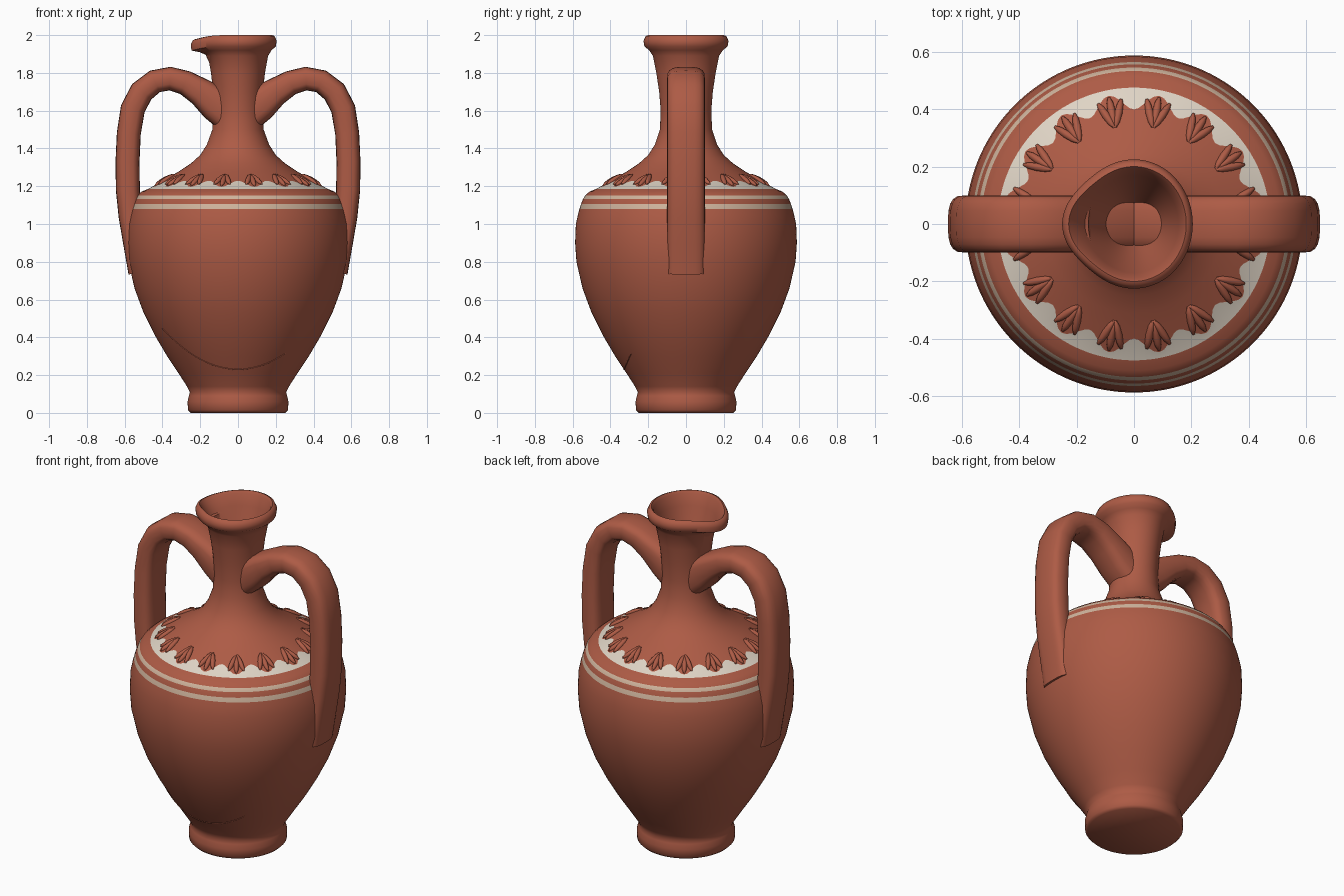
import bpy, bmesh, math
from mathutils import Matrix, Vector

if "Cube" in bpy.data.objects:
    bpy.data.objects.remove(bpy.data.objects["Cube"], do_unlink=True)


def material(name, rgb):
    m = bpy.data.materials.new(name)
    m.use_nodes = True
    m.diffuse_color = (*rgb, 1)
    shader = m.node_tree.nodes["Principled BSDF"]
    shader.inputs["Base Color"].default_value = (*rgb, 1)
    shader.inputs["Roughness"].default_value = 0.8
    return m


CLAY, PALE, CREAM = 0, 1, 2
MATERIALS = [
    material("terracotta", (0.42, 0.105, 0.06)),
    material("pale_slip", (0.74, 0.66, 0.56)),
    material("cream_paint", (0.62, 0.45, 0.33)),
]


def finish(name, bm, angle=40):
    bmesh.ops.recalc_face_normals(bm, faces=bm.faces)
    mesh = bpy.data.meshes.new(name)
    bm.to_mesh(mesh)
    bm.free()
    for m in MATERIALS:
        mesh.materials.append(m)
    obj = bpy.data.objects.new(name, mesh)
    bpy.context.collection.objects.link(obj)
    bpy.ops.object.select_all(action='DESELECT')
    obj.select_set(True)
    bpy.context.view_layer.objects.active = obj
    bpy.ops.object.shade_smooth_by_angle(angle=math.radians(angle))
    return obj


def skin(bm, rings, colours=None):
    """Bridge successive closed loops of points with quads."""
    loops = [[bm.verts.new(p) for p in ring] for ring in rings]
    for i, (a, b) in enumerate(zip(loops, loops[1:])):
        for k in range(len(a)):
            n = (k + 1) % len(a)
            face = bm.faces.new((a[k], a[n], b[n], b[k]))
            face.material_index = colours[i] if colours else CLAY
    bm.faces.new(loops[0])
    bm.faces.new(loops[-1])


# Body, neck, rim and hollow mouth: radius, height, colour of the band above
PROFILE = [
    (.25, 0, CLAY), (.265, .015, CLAY), (.267, .06, CLAY), (.26, .09, CLAY),
    (.255, .11, CLAY), (.27, .14, CLAY), (.315, .21, CLAY), (.375, .3, CLAY),
    (.44, .41, CLAY), (.5, .53, CLAY), (.548, .66, CLAY), (.58, .8, CLAY),
    (.587, .9, CLAY), (.583, 1, CLAY), (.572, 1.05, CLAY), (.564, 1.08, CREAM),
    (.556, 1.105, CLAY), (.545, 1.133, CREAM), (.533, 1.152, CLAY),
    (.51, 1.172, CLAY), (.475, 1.186, PALE), (.427, 1.213, CLAY),
    (.375, 1.243, CLAY), (.31, 1.28, CLAY), (.25, 1.32, CLAY),
    (.2, 1.365, CLAY), (.165, 1.42, CLAY), (.138, 1.5, CLAY), (.134, 1.6, CLAY),
    (.142, 1.7, CLAY), (.157, 1.8, CLAY), (.175, 1.89, CLAY), (.195, 1.92, CLAY),
    (.22, 1.94, CLAY), (.225, 1.97, CLAY), (.213, 1.995, CLAY),
    (.2, 2, CLAY), (.188, 1.985, CLAY), (.17, 1.92, CLAY), (.1, 1.72, CLAY),
    (.01, 1.5, CLAY),
]
SEGMENTS = 160
PETALS = 16


def lathe_point(r, z, colour, below, t):
    # scalloped upper edge of the pale collar
    if below == PALE:
        wave = -math.cos(PETALS * t)
        r += .028 * wave
        z -= .016 * wave
    # oval neck with a drooping pouring lip on the right-hand side
    oval = 1 - .09 * min(1, max(0, (z - 1.45) / .3))
    lip = math.exp(-((t - math.pi) / .55) ** 2) * min(1, max(0, (z - 1.9) / .04))
    r += .05 * lip
    return Vector((r * oval * math.cos(t), r * math.sin(t), z - .022 * lip))


bm = bmesh.new()
rings = []
below = CLAY
for r, z, colour in PROFILE:
    rings.append([lathe_point(r, z, colour, below, math.tau * k / SEGMENTS)
                  for k in range(SEGMENTS)])
    below = colour
skin(bm, rings, [p[2] for p in PROFILE])
finish("jug_body", bm, 50)

# Strap handles: distance from axis, height, thickness along the centre line
PATH = [
    (.04, 1.58, .2), (.12, 1.64, .19), (.2, 1.7, .15), (.28, 1.748, .13),
    (.36, 1.77, .125), (.44, 1.755, .125), (.51, 1.7, .13), (.557, 1.61, .13),
    (.578, 1.48, .127), (.585, 1.33, .127), (.583, 1.18, .127),
    (.572, 1.04, .12), (.553, .9, .11), (.53, .74, .1),
]


def handle(name, side):
    bm = bmesh.new()
    rings = []
    for i, (x, z, thick) in enumerate(PATH):
        a, b = PATH[max(i - 1, 0)], PATH[min(i + 1, len(PATH) - 1)]
        along = Vector((b[0] - a[0], 0, b[1] - a[1])).normalized()
        out = Vector((-along.z, 0, along.x))
        ring = []
        for k in range(20):
            t = math.tau * k / 20
            c, s = math.cos(t), math.sin(t)
            # rounded-rectangle section
            u = math.copysign(abs(c) ** .65, c) * thick / 2
            v = math.copysign(abs(s) ** .65, s) * .1
            p = Vector((x, 0, z)) + out * u + Vector((0, v, 0))
            ring.append((p.x * side, p.y, p.z))
        rings.append(ring)
    skin(bm, rings)
    finish(name, bm, 50)


handle("left_handle", 1)
handle("right_handle", -1)

# Raised leaf tufts around the shoulder, three fingers each
bm = bmesh.new()
for k in range(PETALS):
    turn = Matrix.Rotation(math.tau * (k + .5) / PETALS, 4, 'Z')
    seat = Matrix.Translation((.4, 0, 1.23)) @ Matrix.Rotation(.51, 4, 'Y')
    for f in (-1, 0, 1):
        finger = (Matrix.Translation((-.012 * abs(f), .022 * f, 0))
                  @ Matrix.Rotation(.35 * f, 4, 'Z')
                  @ Matrix.Diagonal((.06, .014, .014, 1)))
        bmesh.ops.create_uvsphere(bm, u_segments=10, v_segments=6, radius=1,
                                  matrix=turn @ seat @ finger)
finish("leaf_tufts", bm, 60)


# Hairline seam across the lower front
def body_radius(z):
    for (r0, z0, _), (r1, z1, _) in zip(PROFILE, PROFILE[1:]):
        if z0 <= z <= z1:
            return r0 + (r1 - r0) * (z - z0) / (z1 - z0)


curve = bpy.data.curves.new("seam_line", 'CURVE')
curve.dimensions = '3D'
curve.bevel_depth = .003
spline = curve.splines.new('POLY')
spline.points.add(24)
for i, point in enumerate(spline.points):
    x = -.4 + .65 * i / 24
    z = .23 + 1.35 * x * x
    y = -math.sqrt(max(body_radius(z) ** 2 - x * x, 0))
    point.co = (x, y, z, 1)
curve.materials.append(MATERIALS[CLAY])
seam = bpy.data.objects.new("seam_line", curve)
bpy.context.collection.objects.link(seam)
